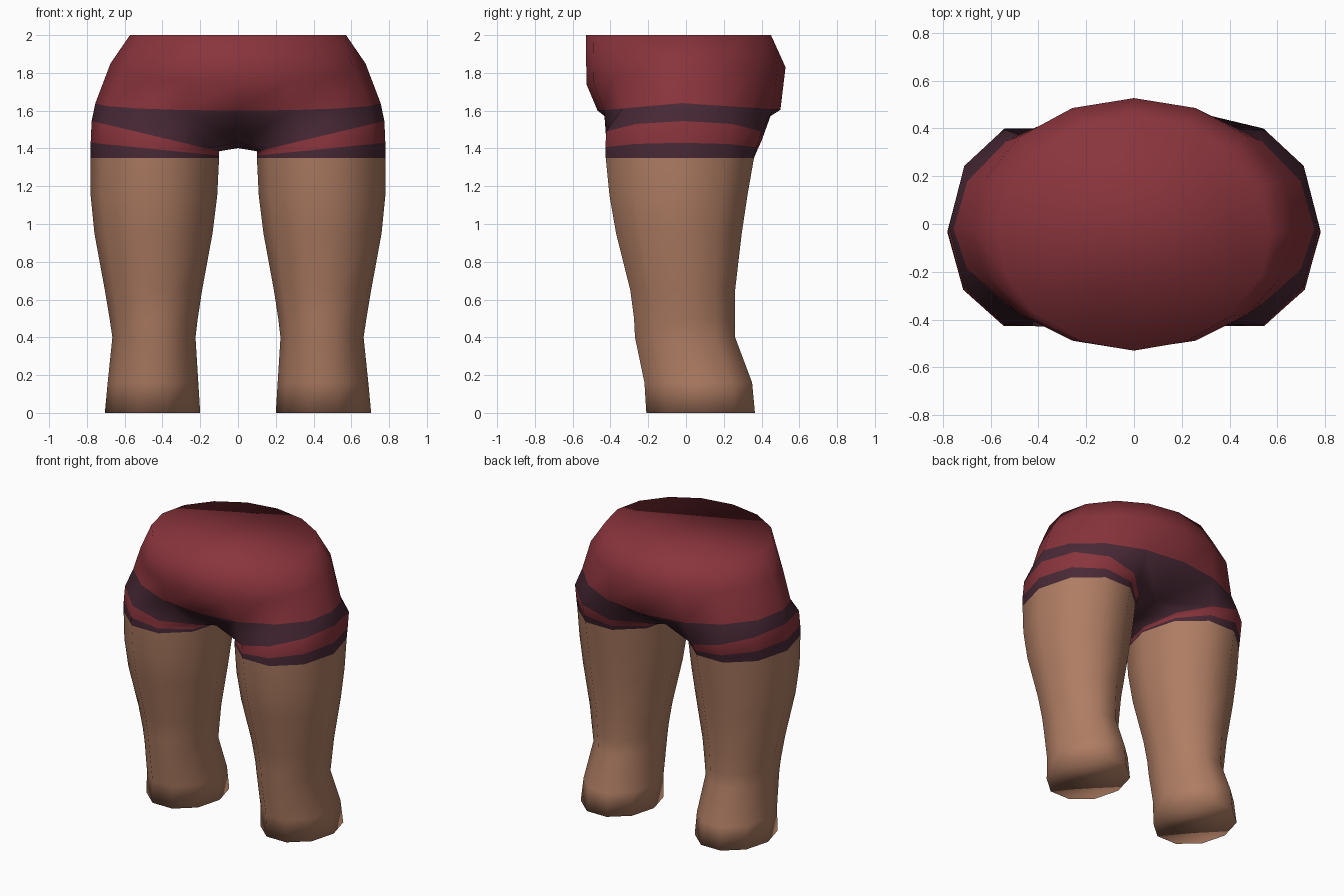
import bpy, bmesh, math
from mathutils import Vector

if "Cube" in bpy.data.objects:
    bpy.data.objects.remove(bpy.data.objects["Cube"])


def material(name, rgb):
    m = bpy.data.materials.new(name)
    m.diffuse_color = (*rgb, 1)
    m.use_nodes = True
    m.node_tree.nodes["Principled BSDF"].inputs["Base Color"].default_value = m.diffuse_color
    return m


RED = material("shorts red", (0.25, 0.034, 0.045))
PURPLE = material("trim purple", (0.065, 0.022, 0.036))
SKIN = material("skin", (0.43, 0.205, 0.125))


def leg_ring(z_in, z_out, x_in, x_out, y_front, y_back):
    """Ten-sided loop, vertex 0 outside, 5 inside; height slopes with x."""
    cx, rx = (x_in + x_out) / 2, (x_out - x_in) / 2
    cy, ry = (y_front + y_back) / 2, (y_back - y_front) / 2 / math.sin(math.radians(72))
    pts = []
    for i in range(10):
        a = i * math.tau / 10
        t = (math.cos(a) + 1) / 2
        pts.append(Vector((cx + rx * math.cos(a), cy + ry * math.sin(a),
                           z_in + (z_out - z_in) * t)))
    return pts


def hip_ring(rx, y_front, y_back, cy, z_side, z_front, z_back):
    """Right half of a sixteen-sided loop, from front centre to back centre."""
    pts = []
    for i in range(-4, 5):
        a = i * math.pi / 8
        s = math.sin(a)
        r, ze = (y_back - cy, z_back) if s > 0 else (cy - y_front, z_front)
        x = 0 if abs(i) == 4 else rx * math.cos(a)
        pts.append(Vector((x, cy + r * s, z_side + (ze - z_side) * abs(s))))
    return pts


def build(name, faces, materials):
    """Make one smooth object from (points, material index) faces."""
    bm = bmesh.new()
    for pts, mi in faces:
        f = bm.faces.new([bm.verts.new(p) for p in pts])
        f.material_index = mi
        f.smooth = True
    bmesh.ops.remove_doubles(bm, verts=bm.verts, dist=0.0005)
    bmesh.ops.recalc_face_normals(bm, faces=bm.faces)
    me = bpy.data.meshes.new(name)
    bm.to_mesh(me)
    bm.free()
    for m in materials:
        me.materials.append(m)
    ob = bpy.data.objects.new(name, me)
    bpy.context.collection.objects.link(ob)
    return ob


def bridge(a, b, mi, closed=True):
    n = len(a)
    return [([a[i], a[(i + 1) % n], b[(i + 1) % n], b[i]], mi)
            for i in range(n if closed else n - 1)]


def mirrored(faces):
    return [([Vector((-p.x, p.y, p.z)) for p in reversed(pts)], mi) for pts, mi in faces]


# Legs: height, inner x, outer x, front y, back y
profile = [
    (0.00, 0.20, 0.705, -0.21, 0.365),
    (0.16, 0.21, 0.69, -0.22, 0.35),
    (0.40, 0.225, 0.665, -0.27, 0.26),
    (0.50, 0.213, 0.68, -0.275, 0.26),
    (0.65, 0.19, 0.705, -0.295, 0.26),
    (0.95, 0.135, 0.76, -0.37, 0.295),
    (1.15, 0.11, 0.78, -0.405, 0.325),
    (1.35, 0.10, 0.78, -0.425, 0.36),
]
rings = [leg_ring(p[0], *p) for p in profile]
leg = [(rings[0], 0)]
for a, b in zip(rings, rings[1:]):
    leg += bridge(a, b, 0)
build("right_leg", leg, [SKIN])
build("left_leg", mirrored(leg), [SKIN])

# Shorts: hem loops around each thigh
hem = rings[-1]
low = leg_ring(1.362, 1.43, 0.10, 0.78, -0.427, 0.375)
mid = leg_ring(1.385, 1.545, 0.10, 0.775, -0.422, 0.40)
# Shorts: hip loops
trim = hip_ring(0.755, -0.468, 0.50, -0.02, 1.64, 1.60, 1.605)
hip = hip_ring(0.675, -0.527, 0.527, -0.02, 1.85, 1.74, 1.83)
waist = hip_ring(0.572, -0.53, 0.45, -0.04, 2.0, 2.0, 2.0)

half = bridge(hem, low, 1) + bridge(low, mid, 0)
# Upper trim band on the outer thigh (leg vertices 7..3 around the outside)
outer = [mid[i % 10] for i in range(7, 14)]
half += bridge(outer, trim[1:8], 1, closed=False)
# Crotch gusset
cf, cm, cb = Vector((0, -0.25, 1.43)), Vector((0, -0.03, 1.402)), Vector((0, 0.23, 1.43))
half += [([mid[7], trim[1], cf, mid[6]], 1), ([trim[1], trim[0], cf], 1),
         ([mid[6], cf, cm, mid[5]], 1), ([mid[5], cm, cb, mid[4]], 1),
         ([mid[4], cb, trim[7], mid[3]], 1), ([cb, trim[8], trim[7]], 1)]
half += bridge(trim, hip, 0, closed=False) + bridge(hip, waist, 0, closed=False)
# Closed waist cap across both halves
cap = waist + [Vector((-p.x, p.y, p.z)) for p in reversed(waist[1:-1])]
build("shorts", half + mirrored(half) + [(cap, 0)], [RED, PURPLE])
